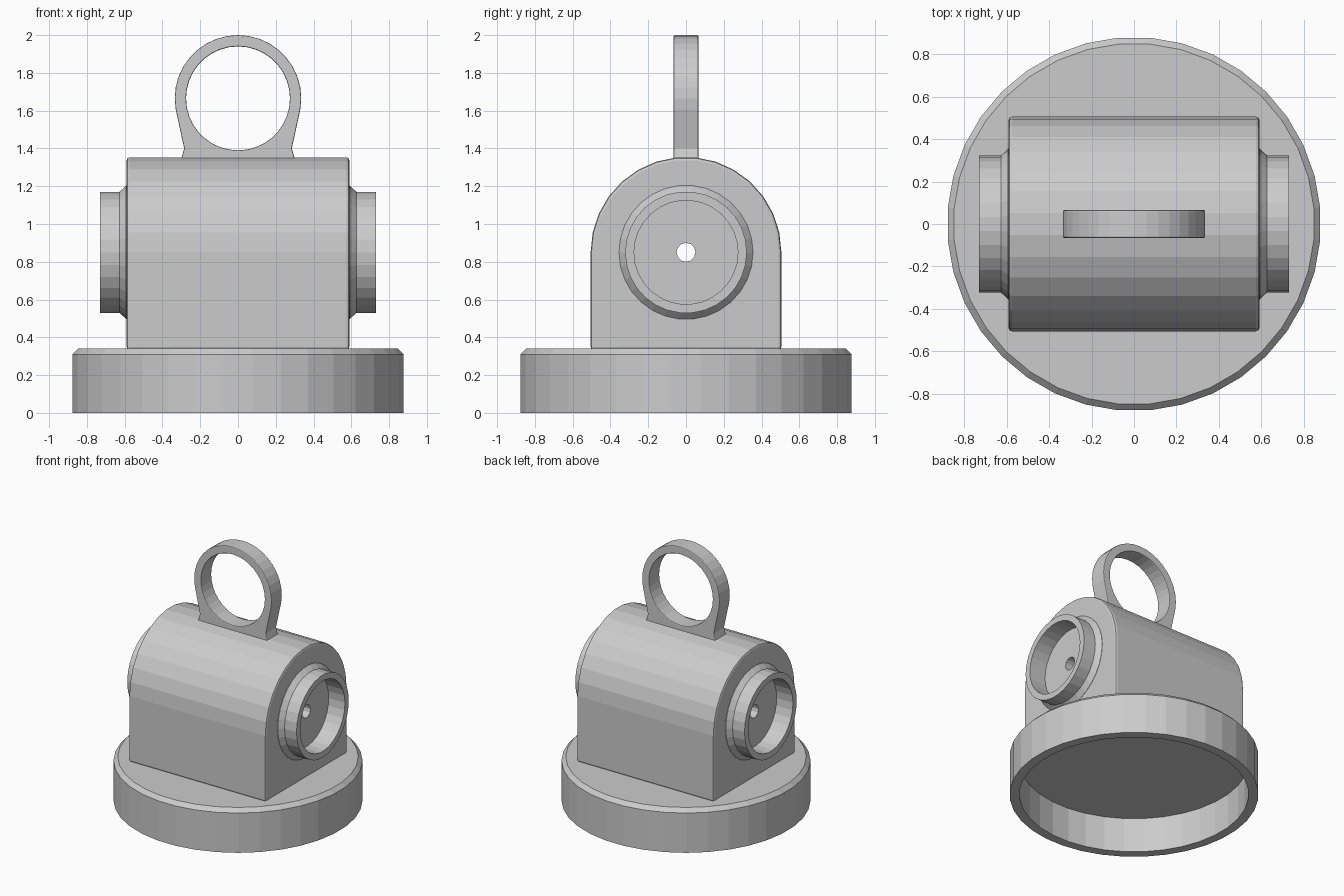
import bpy, bmesh, math

if "Cube" in bpy.data.objects:
    bpy.data.objects.remove(bpy.data.objects["Cube"])

grey = bpy.data.materials.new("light_grey")
grey.diffuse_color = (0.6, 0.6, 0.6, 1)
grey.use_nodes = True
grey.node_tree.nodes["Principled BSDF"].inputs["Base Color"].default_value = grey.diffuse_color

CZ = 0.85  # height of the body's horizontal axis


def finish(bm, name):
    bmesh.ops.remove_doubles(bm, verts=bm.verts, dist=1e-5)
    bmesh.ops.recalc_face_normals(bm, faces=bm.faces)
    me = bpy.data.meshes.new(name)
    bm.to_mesh(me)
    bm.free()
    me.materials.append(grey)
    ob = bpy.data.objects.new(name, me)
    bpy.context.collection.objects.link(ob)
    return ob


def lathe(name, profile, sides, place, closed=False, offset=0.0):
    """Revolve (radius, height) points; place maps (u, v, height) to xyz."""
    bm = bmesh.new()
    rings = []
    for r, h in profile:
        rings.append([bm.verts.new(place(r * math.cos(math.tau * i / sides + offset),
                                         r * math.sin(math.tau * i / sides + offset), h))
                      for i in range(sides)])
    pairs = list(zip(rings, rings[1:]))
    if closed:
        pairs.append((rings[-1], rings[0]))
    for a, b in pairs:
        for i in range(sides):
            j = (i + 1) % sides
            bm.faces.new((a[i], a[j], b[j], b[i]))
    return finish(bm, name)


def bevel(ob, width, segments):
    m = ob.modifiers.new("bevel", 'BEVEL')
    m.width, m.segments = width, segments
    m.limit_method, m.angle_limit = 'ANGLE', math.radians(40)


# Hollow round base
lathe("base", [(0, .27), (.81, .27), (.81, 0), (.88, 0), (.88, .31), (.85, .34), (0, .34)],
      36, lambda u, v, h: (u, v, h), offset=math.radians(5))

# Arched body
R = 0.505
outline = [(R, 0.335)]
outline += [(R * math.cos(math.pi * i / 15), CZ + R * math.sin(math.pi * i / 15)) for i in range(16)]
outline += [(-R, 0.335)]
bm = bmesh.new()
face = bm.faces.new([bm.verts.new((-.59, y, z)) for y, z in outline])
ext = bmesh.ops.extrude_face_region(bm, geom=[face], use_keep_orig=True)
for v in ext["geom"]:
    if isinstance(v, bmesh.types.BMVert):
        v.co.x = .59
body = finish(bm, "body")
bevel(body, 0.015, 2)

# Small hole through the body
cutter = lathe("hole_cutter", [(0, -1), (.05, -1), (.05, 1), (0, 1)], 12,
               lambda u, v, h: (h, u, CZ + v))
cutter.hide_render = True
m = body.modifiers.new("hole", 'BOOLEAN')
m.operation, m.object, m.solver = 'DIFFERENCE', cutter, 'EXACT'
bpy.context.view_layer.objects.active = body
for mod in list(body.modifiers):
    bpy.ops.object.modifier_apply(modifier=mod.name)
bpy.data.objects.remove(cutter)

# Open collars on both ends
for side, name in ((1, "right_collar"), (-1, "left_collar")):
    lathe(name, [(.275, .57), (.355, .57), (.355, .592), (.322, .627), (.322, .73), (.275, .73)],
          30, lambda u, v, h, s=side: (s * h, u, CZ + v), closed=True)

# Ring handle with flared foot
RZ = 1.665
inner, outer = [], []
for i in range(36):
    d = -10 + 10 * i
    a = math.radians(d)
    inner.append((.275 * math.cos(a), RZ + .275 * math.sin(a)))
    if d <= 190:
        outer.append((.335 * math.cos(a), RZ + .335 * math.sin(a)))
    elif d in (200, 340):
        outer.append((.285 * (1 if d > 270 else -1), 1.40))
    else:
        outer.append((.305 * (d - 270) / 60, 1.33))
bm = bmesh.new()
loops = [[bm.verts.new((x, y, z)) for x, z in pts]
         for pts, y in ((outer, -.065), (outer, .065), (inner, .065), (inner, -.065))]
for k in range(4):
    a, b = loops[k], loops[(k + 1) % 4]
    for i in range(36):
        j = (i + 1) % 36
        bm.faces.new((a[i], a[j], b[j], b[i]))
handle = finish(bm, "ring_handle")
bevel(handle, 0.016, 2)
